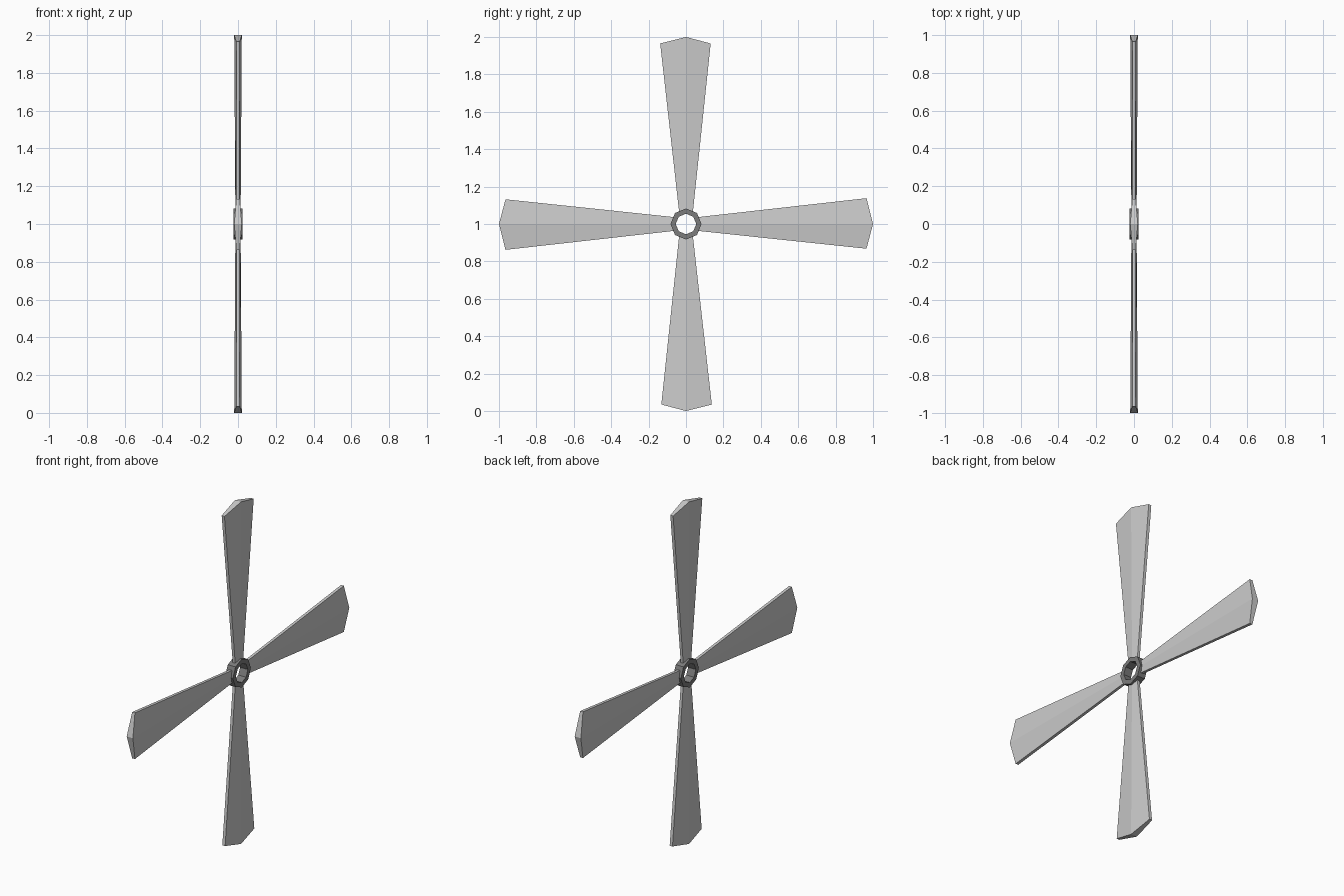
import bpy, bmesh
from math import pi, sin, cos
from mathutils import Matrix

if "Cube" in bpy.data.objects:
    bpy.data.objects.remove(bpy.data.objects["Cube"])

CENTRE_Z = 1.0


def finish(name, bm):
    bmesh.ops.recalc_face_normals(bm, faces=bm.faces)
    mesh = bpy.data.meshes.new(name)
    bm.to_mesh(mesh)
    bm.free()
    ob = bpy.data.objects.new(name, mesh)
    bpy.context.collection.objects.link(ob)
    ob.location.z = CENTRE_Z
    return ob


# Blade: lens-shaped section, thick in the middle, widening to a pointed tip
def make_blade(index):
    bm = bmesh.new()

    def section(z_mid, z_edge, left, right, mid_half, edge_half):
        pts = [(edge_half, -left, z_edge), (mid_half, 0, z_mid), (edge_half, right, z_edge),
               (-edge_half, right, z_edge), (-mid_half, 0, z_mid), (-edge_half, -left, z_edge)]
        return [bm.verts.new(p) for p in pts]

    root = section(0.068, 0.066, 0.037, 0.037, 0.014, 0.008)
    tip = section(1.0, 0.965, 0.138, 0.132, 0.02, 0.009)
    for i in range(6):
        j = (i + 1) % 6
        bm.faces.new((root[i], root[j], tip[j], tip[i]))
    for ring in (root, tip):
        bm.faces.new((ring[0], ring[1], ring[4], ring[5]))
        bm.faces.new((ring[1], ring[2], ring[3], ring[4]))
    bm.transform(Matrix.Rotation(index * pi / 2, 4, 'X'))
    finish(f"blade_{index + 1}", bm)


for k in range(4):
    make_blade(k)

# Hub: eight-sided open ring, its section swept around the x axis
SIDES = 8
profile = [(-0.025, 0.083), (0.025, 0.083), (0.025, 0.055), (-0.025, 0.055)]
bm = bmesh.new()
rings = []
for i in range(SIDES):
    a = 2 * pi * i / SIDES
    rings.append([bm.verts.new((x, r * cos(a), r * sin(a))) for x, r in profile])
for i in range(SIDES):
    a, b = rings[i], rings[(i + 1) % SIDES]
    for j in range(4):
        k = (j + 1) % 4
        bm.faces.new((a[j], a[k], b[k], b[j]))
hub = finish("hub_ring", bm)
dark = bpy.data.materials.new("dark_metal")
dark.diffuse_color = (0.2, 0.2, 0.2, 1)
dark.use_nodes = True
dark.node_tree.nodes["Principled BSDF"].inputs["Base Color"].default_value = dark.diffuse_color
hub.data.materials.append(dark)
